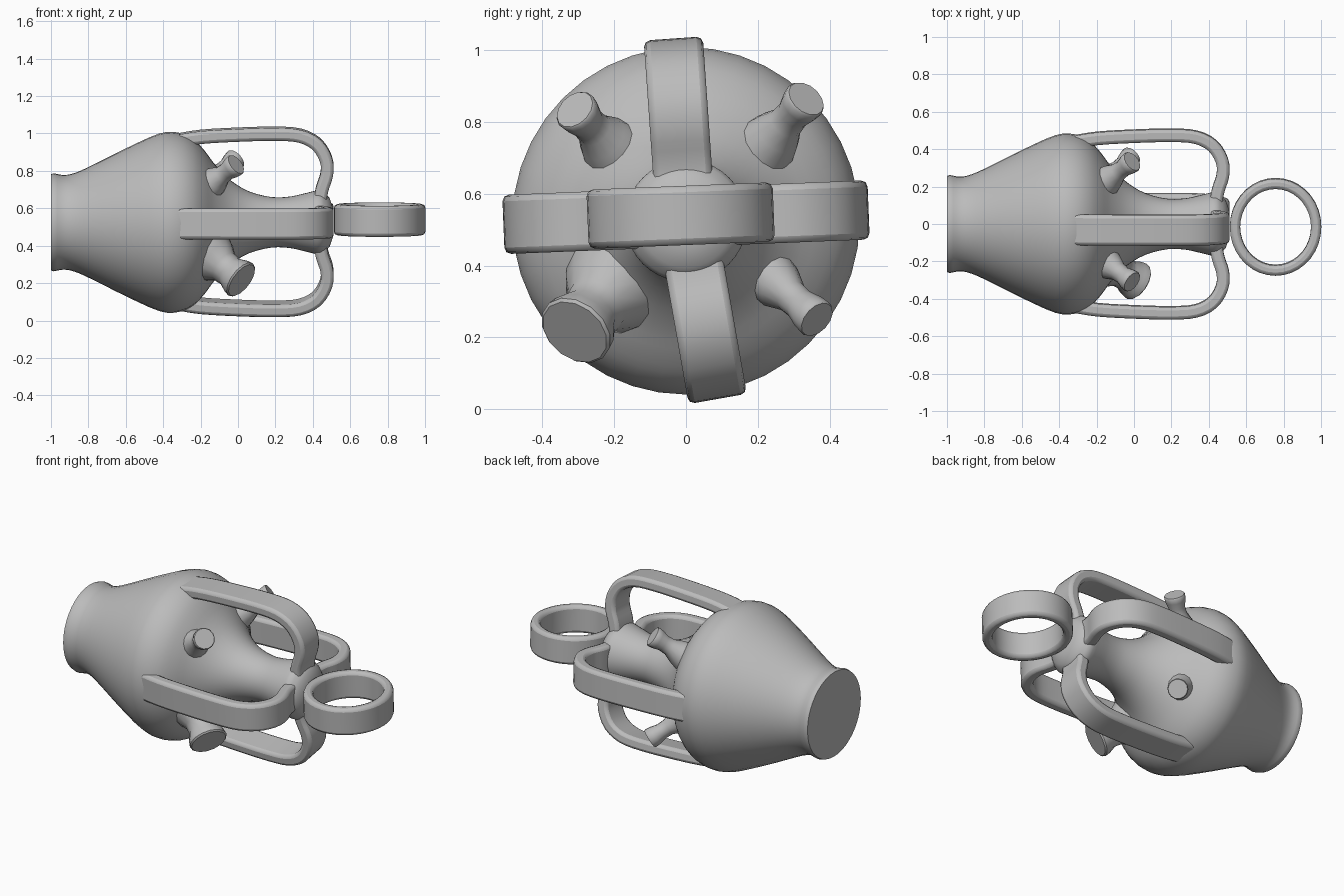
import bpy, bmesh, math
from mathutils import Vector

if "Cube" in bpy.data.objects:
    bpy.data.objects.remove(bpy.data.objects["Cube"])

clay = bpy.data.materials.new("grey clay")
clay.diffuse_color = (0.5, 0.5, 0.5, 1)
clay.use_nodes = True
clay.node_tree.nodes["Principled BSDF"].inputs["Base Color"].default_value = clay.diffuse_color


def finish(bm, name, bevel=0.0, angle=40):
    bmesh.ops.recalc_face_normals(bm, faces=bm.faces[:])
    me = bpy.data.meshes.new(name)
    bm.to_mesh(me)
    bm.free()
    me.materials.append(clay)
    ob = bpy.data.objects.new(name, me)
    bpy.context.collection.objects.link(ob)
    bpy.ops.object.select_all(action='DESELECT')
    ob.select_set(True)
    bpy.context.view_layer.objects.active = ob
    if bevel:
        m = ob.modifiers.new("soft edges", 'BEVEL')
        m.width, m.segments, m.limit_method = bevel, 2, 'ANGLE'
        m.angle_limit = math.radians(50)
    bpy.ops.object.shade_smooth_by_angle(angle=math.radians(angle))
    return ob


def smooth_path(pts, steps=3):
    """Catmull-Rom curve through 2D points."""
    p = [Vector(q) for q in pts]
    p = [2 * p[0] - p[1]] + p + [2 * p[-1] - p[-2]]
    out = []
    for i in range(1, len(p) - 2):
        a, b, c, d = p[i - 1:i + 3]
        for s in range(steps):
            t = s / steps
            out.append(0.5 * (2 * b + (c - a) * t + (2 * a - 5 * b + 4 * c - d) * t * t
                              + (3 * b - a - 3 * c + d) * t ** 3))
    return out + [p[-2]]


def lathe(name, profile, origin, axis, sides):
    """Capped solid of revolution; profile is (distance along axis, radius)."""
    bm = bmesh.new()
    rot = Vector((0, 0, 1)).rotation_difference(Vector(axis))
    rings = []
    for h, r in profile:
        rings.append([bm.verts.new(Vector(origin) + rot @ Vector((
            r * math.cos(2 * math.pi * k / sides),
            r * math.sin(2 * math.pi * k / sides), h))) for k in range(sides)])
    for a, b in zip(rings, rings[1:]):
        for k in range(sides):
            n = (k + 1) % sides
            bm.faces.new((a[k], a[n], b[n], b[k]))
    bm.faces.new(rings[0])
    bm.faces.new(rings[-1])
    return finish(bm, name)


def strap(name, path, centre, degrees, thick, width, closed=False):
    """Flat band following an (x, radial) path in a plane turned about x."""
    a = math.radians(degrees)
    u = Vector((0, math.cos(a), math.sin(a)))
    v = Vector((0, -math.sin(a), math.cos(a)))
    bm = bmesh.new()
    n = len(path)
    rings = []
    for i, p in enumerate(path):
        if closed:
            t = path[(i + 1) % n] - path[i - 1]
        else:
            t = path[min(i + 1, n - 1)] - path[max(i - 1, 0)]
        t.normalize()
        nrm = Vector((-t.y, t.x))
        ring = []
        for s, w in ((1, 1), (1, -1), (-1, -1), (-1, 1)):
            q = p + nrm * s * thick / 2
            ring.append(bm.verts.new(Vector(centre) + Vector((q.x, 0, 0))
                                     + u * q.y + v * w * width / 2))
        rings.append(ring)
    for i in range(n if closed else n - 1):
        a_, b_ = rings[i], rings[(i + 1) % n]
        for k in range(4):
            m = (k + 1) % 4
            bm.faces.new((a_[k], a_[m], b_[m], b_[k]))
    if not closed:
        bm.faces.new(rings[0])
        bm.faces.new(rings[-1])
    return finish(bm, name, bevel=0.018)


# jug body lying along x: flat end, belly, shoulder, flared neck
body = smooth_path([(-0.985, 0.262), (-0.93, 0.253), (-0.87, 0.265), (-0.78, 0.305),
                    (-0.6, 0.395), (-0.42, 0.475), (-0.32, 0.48), (-0.24, 0.445),
                    (-0.18, 0.385), (-0.12, 0.305), (-0.04, 0.225), (0.06, 0.165),
                    (0.18, 0.135), (0.28, 0.138), (0.37, 0.158), (0.44, 0.17),
                    (0.49, 0.13)])
body = [(p.x, p.y) for p in body]
lathe("jug_body", [(-1.0, 0.257)] + body + [(0.51, 0.07)], (0, 0, 0.525), (1, 0, 0), 40)

# four strap handles from the belly to the neck end
handle = smooth_path([(-0.34, 0.435), (-0.2, 0.458), (0.0, 0.47), (0.2, 0.475),
                      (0.33, 0.465), (0.42, 0.42), (0.47, 0.34), (0.475, 0.26),
                      (0.45, 0.18), (0.44, 0.1), (0.46, 0.0)])
for name, angle, cz in (("top_handle", 94, 0.525), ("bottom_handle", 280, 0.53),
                        ("back_handle", 2.3, 0.535), ("front_handle", 182.3, 0.535)):
    strap(name, handle, (0, 0, cz), angle, 0.068, 0.165)

# round loop at the neck end
circle = [Vector((0.757 + 0.217 * math.cos(2 * math.pi * k / 36),
                  -0.015 + 0.232 * math.sin(2 * math.pi * k / 36))) for k in range(36)]
strap("end_loop", circle, (0, 0, 0.54), 2.3, 0.055, 0.165, closed=True)

# flared knobs on the shoulder: base point, tip point, tip radius
for name, base, tip, r in (
        ("upper_front_knob", (-0.16, -0.2, 0.72), (-0.01, -0.31, 0.835), 0.062),
        ("upper_back_knob", (-0.16, 0.22, 0.73), (-0.01, 0.335, 0.865), 0.06),
        ("lower_back_knob", (-0.16, 0.22, 0.38), (-0.01, 0.365, 0.25), 0.058),
        ("large_lower_front_knob", (-0.17, -0.19, 0.36), (0.02, -0.31, 0.215), 0.108)):
    d = Vector(tip) - Vector(base)
    L = d.length
    prof = [(0, r * 1.5), (0.3 * L, r * 1.15), (0.5 * L, r * 0.82), (0.68 * L, r * 0.78),
            (0.85 * L, r * 0.95), (0.97 * L, r), (L, r * 0.93)]
    lathe(name, prof, base, d.normalized(), 14)
